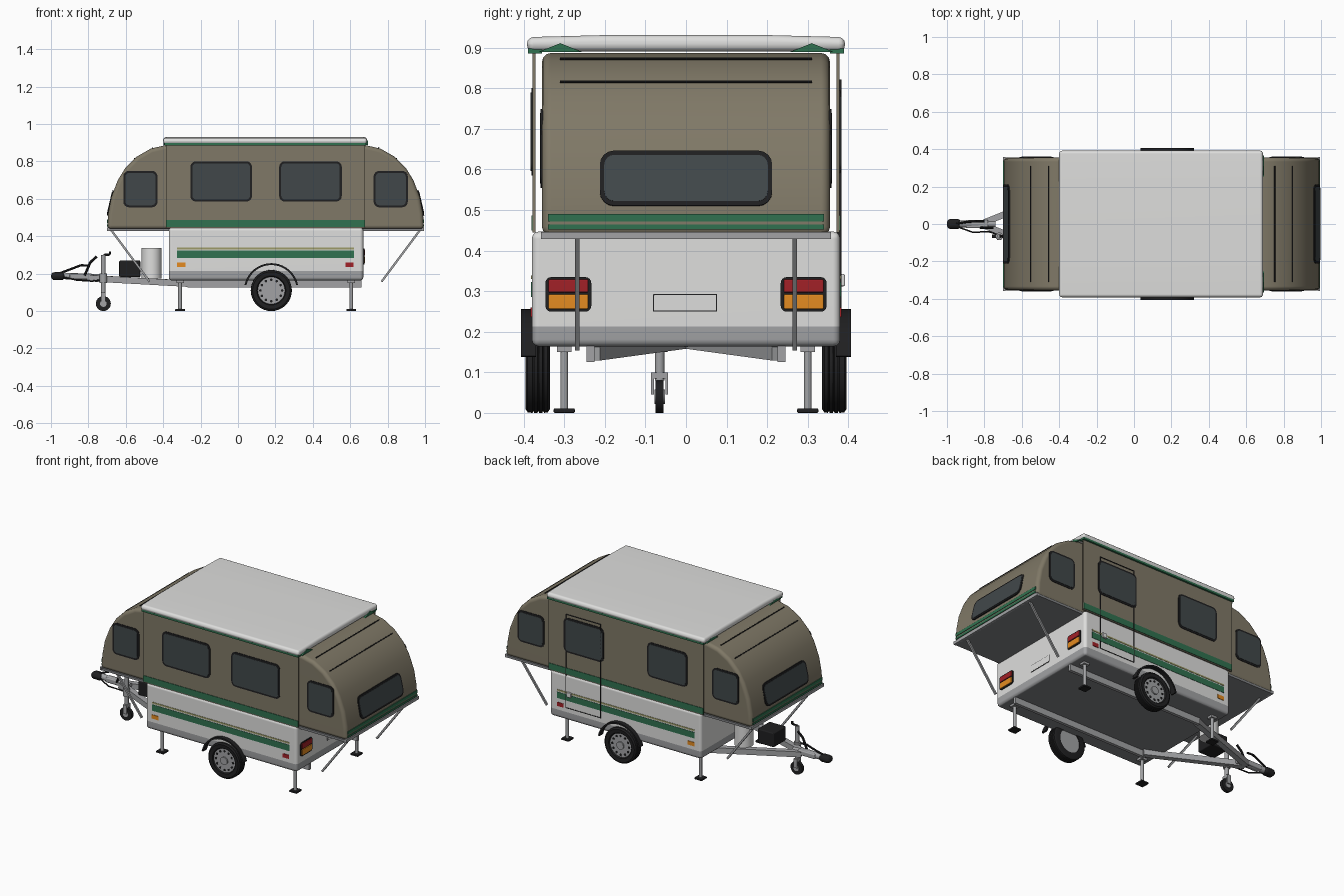
import bpy, bmesh, math
from mathutils import Vector, Matrix

if "Cube" in bpy.data.objects:
    bpy.data.objects.remove(bpy.data.objects["Cube"], do_unlink=True)

def material(name, r, g, b):
    m = bpy.data.materials.new(name)
    m.use_nodes = True
    m.diffuse_color = (r, g, b, 1)
    m.node_tree.nodes["Principled BSDF"].inputs["Base Color"].default_value = (r, g, b, 1)
    return m

WHITE = material("white panel", .73, .73, .72)
TAN = material("tan canvas", .215, .19, .135)
GREEN = material("green trim", .03, .165, .08)
GLASS = material("window grey", .053, .064, .068)
RED = material("red lamp", .36, .015, .02)
AMBER = material("amber lamp", .78, .26, .015)
BLACK = material("black rubber", .014, .014, .015)
METAL = material("grey metal", .36, .365, .375)
FLOOR = material("underside grey", .22, .225, .235)
OLIVE = material("olive stripe", .34, .33, .14)
made = []

def finish(name, bm, *mats):
    bmesh.ops.recalc_face_normals(bm, faces=bm.faces)
    me = bpy.data.meshes.new(name)
    bm.to_mesh(me)
    bm.free()
    for m in mats:
        me.materials.append(m)
    ob = bpy.data.objects.new(name, me)
    bpy.context.collection.objects.link(ob)
    made.append(ob)
    return ob

def extrude_into(bm, low, high):
    a, b = [bm.verts.new(p) for p in low], [bm.verts.new(p) for p in high]
    bm.faces.new(a)
    bm.faces.new(b)
    for i in range(len(a)):
        j = i - 1
        bm.faces.new((a[j], a[i], b[i], b[j]))
    bmesh.ops.recalc_face_normals(bm, faces=bm.faces)

def round_edges(bm, offset, segments=3):
    if offset:
        sharp = [e for e in bm.edges if e.calc_face_angle(0) > .7]
        bmesh.ops.bevel(bm, geom=sharp, offset=offset, segments=segments,
                        affect='EDGES', profile=.5, clamp_overlap=True)

def prism_mesh(axis, pts, d0, d1, bevel=0):
    place = {'x': lambda a, b, d: (d, a, b), 'y': lambda a, b, d: (a, d, b),
             'z': lambda a, b, d: (a, b, d)}[axis]
    bm = bmesh.new()
    extrude_into(bm, [place(a, b, d0) for a, b in pts], [place(a, b, d1) for a, b in pts])
    round_edges(bm, bevel)
    return bm

def prism(name, axis, pts, d0, d1, mat, bevel=0):
    return finish(name, prism_mesh(axis, pts, d0, d1, bevel), mat)

def box(name, x, y, z, mat, bevel=0):
    pts = [(x[0], y[0]), (x[1], y[0]), (x[1], y[1]), (x[0], y[1])]
    return prism(name, 'z', pts, z[0], z[1], mat, bevel)

def side(s, a, b):
    """Range a..b on the chosen side of the centre line."""
    return (s * a, s * b)

def tube(name, pts, r, mat, n=12):
    """Straight round (or square, n=4) bars through the points."""
    bm = bmesh.new()
    for p, q in zip(pts, pts[1:]):
        p, q = Vector(p), Vector(q)
        d = (q - p).normalized()
        u = d.cross(Vector((0, 0, 1)))
        u = u.normalized() if u.length > .01 else Vector((1, 0, 0))
        rot = Matrix((u, d.cross(u), d)).transposed().to_4x4()
        m = Matrix.Translation((p + q) / 2) @ rot @ Matrix.Rotation(math.pi / 4, 4, 'Z')
        bmesh.ops.create_cone(bm, cap_ends=True, segments=n, radius1=r, radius2=r,
                              depth=(q - p).length, matrix=m)
    return finish(name, bm, mat)

def lathe(name, profile, x, z, mat, n=36):
    """Closed (radius, y) profile turned around a crosswise axle."""
    bm = bmesh.new()
    rings = []
    for i in range(n):
        a = i * math.tau / n
        rings.append([bm.verts.new((x + r * math.cos(a), y, z + r * math.sin(a))) for r, y in profile])
    for i in range(n):
        for k in range(len(profile)):
            bm.faces.new((rings[i - 1][k - 1], rings[i][k - 1], rings[i][k], rings[i - 1][k]))
    return finish(name, bm, mat)

def plate(name, centre, u, v, w, h, rad, t0, t1, mat):
    """Rounded rectangle facing u x v."""
    c, u, v = Vector(centre), Vector(u), Vector(v)
    nrm = u.cross(v)
    flat = []
    for q, (sx, sy) in enumerate(((1, 1), (-1, 1), (-1, -1), (1, -1))):
        for k in range(5):
            a = (q + k / 4) * math.pi / 2
            flat.append(c + u * (sx * (w / 2 - rad) + rad * math.cos(a))
                        + v * (sy * (h / 2 - rad) + rad * math.sin(a)))
    bm = bmesh.new()
    extrude_into(bm, [p + nrm * t0 for p in flat], [p + nrm * t1 for p in flat])
    return finish(name, bm, mat)

def window(name, centre, u, v, w, h, rad=.03):
    plate(name + "_frame", centre, u, v, w, h, rad, -.006, .003, BLACK)
    plate(name + "_glass", centre, u, v, w - .022, h - .022, rad - .01, -.004, .005, GLASS)

UP = (0, 0, 1)
MID = .1475          # lengthwise centre of the living space

# Lower body: white shell, grey skirt, underside
bm = prism_mesh('z', [(-.37, -.38), (.67, -.38), (.67, .38), (-.37, .38)], .163, .447, .018)
bmesh.ops.bisect_plane(bm, geom=bm.verts[:] + bm.edges[:] + bm.faces[:],
                       plane_co=(0, 0, .213), plane_no=UP)
for f in bm.faces:
    low = f.calc_center_median().z < .213
    f.material_index = 2 if f.normal.z < -.9 else int(low)
finish("lower_body", bm, WHITE, METAL, FLOOR)

# Canvas tent with two rounded bed ends
arc = [(.847, .437), (.842, .52), (.825, .61), (.79, .70), (.75, .765),
       (.69, .825), (.615, .868), (.535, .887)]
outline = [(MID + d, z) for d, z in arc] + [(MID - d, z) for d, z in reversed(arc)]
prism("tent_ends", 'y', outline, -.355, .355, TAN, .022)

# Pop-up roof
prism("roof", 'x', [(-.392, .891), (.392, .891), (.392, .926), (.2, .931), (-.2, .931), (-.392, .926)],
      -.40, .69, WHITE, .016)

for s, end in ((1, "right"), (-1, "left")):
    def ex(a, b):
        return (MID + s * a, MID + s * b)
    # Bed end: floor, rail, stripes, seams, window, roof trim, support poles
    box(end + "_bed_floor", ex(.50, .842), (-.355, .355), (.428, .442), FLOOR)
    box(end + "_bed_rail", ex(.835, .848), (-.357, .357), (.428, .446), METAL)
    for k, (z0, z1) in enumerate(((.452, .464), (.472, .49))):
        box(f"{end}_bed_stripe_{k}", ex(.80, .848), (-.34, .34), (z0, z1), GREEN)
    for k, (d, z) in enumerate(((.70, .816), (.605, .873))):
        tube(f"{end}_seam_{k}", [(MID + s * d, -.31, z), (MID + s * d, .31, z)], .003, BLACK, 8)
    tilt = .226
    window(end + "_bed_window", (MID + s * .8305, 0, .578), (0, s, 0),
           (-s * math.sin(tilt), 0, math.cos(tilt)), .425, .139, .035)
    for t in (-1, 1):
        prism(end + "_roof_gusset", 'x', [(t * .255, .889), (t * .365, .889), (t * .31, .911)],
              MID + s * .535, MID + s * .547, GREEN)
        tube(end + "_support_pole", [(MID + s * .825, t * .268, .432),
                                     (MID + s * .62, t * .268, .157)], .008, METAL, 4)

for s, wall in ((-1, "front"), (1, "back")):
    u = (-s, 0, 0)
    # Side wall of the tent with trim
    box(wall + "_wall", (-.385, .68), side(s, .371, .378), (.444, .892), TAN)
    box(wall + "_wall_stripe", (-.385, .68), side(s, .375, .381), (.45, .487), GREEN)
    box(wall + "_roof_trim", (-.392, .685), side(s, .355, .389), (.886, .898), GREEN)
    # Side windows
    spans = ((-.255, .075), (.22, .555)) if s < 0 else ((-.275, .0), (.30, .575))
    for k, (a, b) in enumerate(spans):
        window(f"{wall}_window_{k}", ((a + b) / 2, s * .378, .693), u, UP, b - a, .215)
    for name, a, b in (("left", -.613, -.43), ("right", .725, .908)):
        window(f"{wall}_{name}_bed_window", ((a + b) / 2, s * .355, .652), u, UP, b - a, .195)
    # Body stripes and marker lamps
    box(wall + "_body_stripe", (-.325, .62), side(s, .375, .382), (.285, .323), GREEN)
    box(wall + "_body_pinstripe", (-.325, .62), side(s, .375, .382), (.33, .339), OLIVE)
    box(wall + "_amber_marker", (-.325, -.28), side(s, .375, .383), (.236, .26), AMBER)
    box(wall + "_red_marker", (.575, .618), side(s, .375, .383), (.236, .26), RED)
    # Tail lamps
    plate(wall + "_tail_lamp_base", (.67, s * .29, .292), (0, 1, 0), UP, .113, .085, .014, -.01, .005, BLACK)
    box(wall + "_tail_lamp_red", (.67, .679), side(s, .241, .339), (.297, .329), RED, .003)
    box(wall + "_tail_lamp_amber", (.67, .679), side(s, .241, .339), (.256, .292), AMBER, .003)
    # Wheel with grooved tyre, rim and slots
    wx, wz = .178, .11
    tread = [(.07, .335), (.1, .335), (.109, .341)]
    for g in (.352, .364, .376):
        tread += [(.11, g - .002), (.106, g - .001), (.106, g + .001), (.11, g + .002)]
    tread += [(.109, .39), (.1, .396), (.078, .394), (.072, .386)]
    lathe(wall + "_tyre", [(r, s * y) for r, y in tread], wx, wz, BLACK)
    tube(wall + "_rim", [(wx, s * .34, wz), (wx, s * .387, wz)], .074, METAL, 36)
    tube(wall + "_hub_cap", [(wx, s * .385, wz), (wx, s * .395, wz)], .024, METAL, 20)
    for k in range(12):
        a = k * math.tau / 12
        x, z = wx + .058 * math.cos(a), wz + .058 * math.sin(a)
        tube(wall + "_rim_slot", [(x, s * .38, z), (x, s * .389, z)], .007, BLACK, 10)
    # Mudguard arch
    angles = [math.radians(12 + 156 * i / 20) for i in range(21)]
    arch = [(wx + .146 * math.cos(a), wz + .146 * math.sin(a)) for a in angles]
    arch += [(wx + .136 * math.cos(a), wz + .136 * math.sin(a)) for a in reversed(angles)]
    prism(wall + "_mudguard", 'y', arch, s * .37, s * .407, BLACK)
    # Chassis rail and sloping drawbar
    box(wall + "_chassis_rail", (-.27, .66), side(s, .226, .245), (.125, .166), METAL)
    tube(wall + "_drawbar", [(-.255, s * .228, .146), (-.80, s * .008, .176)], .024, METAL, 4)
    # Corner steadies
    for x in (-.31, .605):
        tube(wall + "_corner_leg", [(x, s * .3, .005), (x, s * .3, .165)], .01, METAL)
        box(wall + "_leg_bracket", (x - .02, x + .02), side(s, .282, .318), (.15, .166), METAL)
        box(wall + "_leg_foot", (x - .026, x + .026), side(s, .274, .326), (0, .011), BLACK, .003)

# Number plate
for name, w, h, t, m in (("border", .158, .043, .002, BLACK), ("face", .153, .038, .003, WHITE)):
    plate("number_plate_" + name, (.67, -.002, .271), (0, 1, 0), UP, w, h, .001, -.004, t, m)

# Door outline and handle
for x in (.32, .56):
    box("door_gap_upright", (x - .0015, x + .0015), (.372, .383), (.24, .82), BLACK)
for z in (.24, .82):
    box("door_gap_cross", (.3185, .5615), (.372, .383), (z - .0015, z + .0015), BLACK)
box("door_handle", (.52, .55), (.378, .392), (.312, .342), WHITE, .004)

# Gas bottle and battery box
tube("gas_bottle", [(-.462, .09, .175), (-.462, .09, .338)], .053, WHITE, 28)
box("battery_box", (-.635, -.522), (-.075, .045), (.182, .27), BLACK, .006)

# Coupling, brake lever and cables
tube("coupling_shaft", [(-.74, 0, .18), (-.935, 0, .188)], .018, METAL)
box("coupling_body", (-.90, -.78), (-.022, .022), (.17, .2), METAL, .006)
box("coupling_head", (-1.0, -.925), (-.027, .027), (.165, .208), BLACK, .02)
tube("coupling_handle", [(-.96, 0, .2), (-.90, .01, .222), (-.84, .015, .245), (-.80, .015, .243)], .006, BLACK, 8)
tube("brake_lever", [(-.82, -.02, .19), (-.79, -.02, .26), (-.755, -.02, .292)], .007, BLACK, 8)
tube("brake_cable", [(-.93, -.02, .18), (-.86, -.045, .165), (-.78, -.04, .16), (-.70, -.065, .17)], .004, BLACK, 8)

# Jockey wheel
jx, jy = -.72, -.065
tube("jockey_post", [(jx, jy, .08), (jx, jy, .30)], .012, METAL)
tube("jockey_clamp", [(jx, jy, .15), (jx, jy, .20)], .02, METAL)
tube("jockey_crank", [(jx, jy, .30), (jx + .035, jy, .302), (jx + .035, jy, .318)], .006, BLACK, 8)
tube("jockey_tyre", [(jx, jy - .01, .04), (jx, jy + .01, .04)], .04, BLACK, 24)
tube("jockey_hub", [(jx, jy - .013, .04), (jx, jy + .013, .04)], .018, METAL, 16)
for t in (-1, 1):
    box("jockey_fork", (jx - .012, jx + .012), (jy + t * .014, jy + t * .021), (.045, .1), METAL)
box("jockey_fork_top", (jx - .012, jx + .012), (jy - .02, jy + .02), (.085, .1), METAL)

# Smooth rounded surfaces, keep hard edges and flat panels
for ob in bpy.context.selected_objects:
    ob.select_set(False)
for ob in made:
    ob.select_set(True)
bpy.context.view_layer.objects.active = made[0]
bpy.ops.object.shade_smooth_by_angle(angle=math.radians(35))
for ob in made:
    ob.modifiers.new("flat panels", 'WEIGHTED_NORMAL').keep_sharp = True
